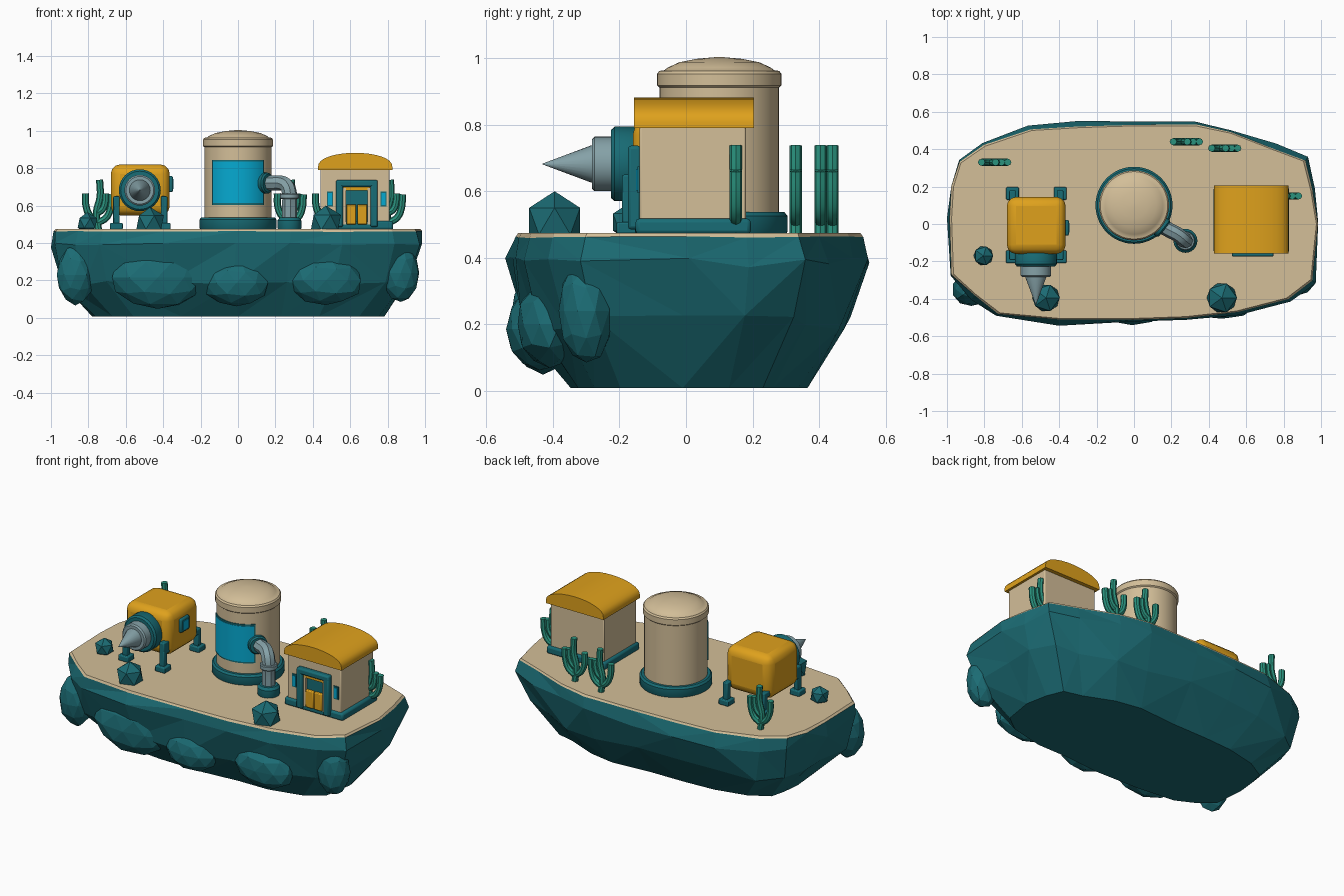
import bpy, bmesh, math, random
from mathutils import Vector, Matrix

if "Cube" in bpy.data.objects:
    bpy.data.objects.remove(bpy.data.objects["Cube"])

random.seed(4)


def material(name, r, g, b):
    m = bpy.data.materials.new(name)
    m.diffuse_color = tuple((c / 255) ** 2.2 for c in (r, g, b)) + (1,)
    m.use_nodes = True
    m.node_tree.nodes["Principled BSDF"].inputs["Base Color"].default_value = m.diffuse_color
    return m


TEAL = material("teal rock", 33, 107, 115)
TRIM = material("teal trim", 30, 108, 117)
SAND = material("sand", 210, 189, 151)
ORANGE = material("orange", 222, 160, 34)
BLUE = material("window blue", 14, 168, 208)
GREY = material("blue grey metal", 132, 160, 166)
GREEN = material("coral green", 46, 145, 125)


def finish(name, bm, mats, smooth=False, bevel=0, segments=3):
    """Turn a bmesh into an object with optional bevel and smoothing."""
    me = bpy.data.meshes.new(name)
    bmesh.ops.recalc_face_normals(bm, faces=bm.faces)
    bm.to_mesh(me)
    bm.free()
    ob = bpy.data.objects.new(name, me)
    bpy.context.collection.objects.link(ob)
    for m in mats:
        me.materials.append(m)
    if bevel:
        mod = ob.modifiers.new("bevel", 'BEVEL')
        mod.width, mod.segments = bevel, segments
    if smooth:
        bpy.ops.object.select_all(action='DESELECT')
        ob.select_set(True)
        bpy.context.view_layer.objects.active = ob
        bpy.ops.object.shade_smooth_by_angle(angle=math.radians(35))
    return ob


def box(name, lo, hi, mat, bevel=0, segments=2):
    bm = bmesh.new()
    lo, hi = Vector(lo), Vector(hi)
    bmesh.ops.create_cube(bm, size=1, matrix=Matrix.Translation((lo + hi) / 2) @ Matrix.Diagonal((*(hi - lo), 1)))
    return finish(name, bm, [mat], bevel > 0, bevel, segments)


def lathe(name, origin, axis, profile, mat, n=40):
    """Closed solid of revolution; profile is (radius, distance along axis)."""
    bm = bmesh.new()
    M = Matrix.Translation(origin) @ Vector(axis).to_track_quat('Z', 'Y').to_matrix().to_4x4()
    rings = [[bm.verts.new(M @ Vector((r * math.cos(i * math.tau / n), r * math.sin(i * math.tau / n), h)))
              for i in range(n)] for r, h in profile]
    for a, b in zip(rings, rings[1:]):
        for i in range(n):
            bm.faces.new((a[i], a[(i + 1) % n], b[(i + 1) % n], b[i]))
    bm.faces.new(rings[0])
    bm.faces.new(rings[-1])
    return finish(name, bm, [mat], True)


def tubes(name, paths, radius, mat, cyclic=False):
    """Round tubes along smooth paths, converted to a mesh."""
    cu = bpy.data.curves.new(name, 'CURVE')
    cu.dimensions, cu.bevel_depth, cu.bevel_resolution = '3D', radius, 2
    cu.use_fill_caps = True
    cu.resolution_u = 5
    for path in paths:
        sp = cu.splines.new('BEZIER')
        sp.bezier_points.add(len(path) - 1)
        for p, co in zip(sp.bezier_points, path):
            p.co = co
            p.handle_left_type = p.handle_right_type = 'AUTO'
    ob = bpy.data.objects.new(name, cu)
    bpy.context.collection.objects.link(ob)
    cu.materials.append(mat)
    bpy.ops.object.select_all(action='DESELECT')
    ob.select_set(True)
    bpy.context.view_layer.objects.active = ob
    bpy.ops.object.convert(target='MESH')
    bpy.ops.object.shade_smooth_by_angle(angle=math.radians(40))
    return ob


# Floating island: stacked jittered outlines with a sand cap
outline = [(-.98, .03), (-.97, .2), (-.93, .33), (-.8, .42), (-.55, .505), (-.3, .52), (0, .53), (.33, .53),
           (.52, .49), (.75, .4), (.91, .34), (.95, .18), (.98, 0), (.95, -.3), (.82, -.4), (.55, -.47), (.28, -.5),
           (0, -.51), (-.4, -.51), (-.72, -.48), (-.85, -.38), (-.97, -.27)]
layers = [(.008, .79, .67, .012), (.2, .955, .93, .02), (.385, 1.012, 1.045, .012), (.462, 1.005, 1.003, .002), (.474, .995, .99, 0)]
bm = bmesh.new()
rings = []
for z, sx, sy, j in layers:
    rings.append([bm.verts.new((max(-1, min(1, x * sx + random.uniform(-j, j))), y * sy + random.uniform(-j, j),
                                z + (random.uniform(-1.4, 1.4) * j if 0 < j and z > .1 else 0))) for x, y in outline])
n = len(outline)
for k, (a, b) in enumerate(zip(rings, rings[1:])):
    for i in range(n):
        q = (a[i], a[(i + 1) % n], b[(i + 1) % n], b[i])
        tris = ((0, 1, 2), (0, 2, 3)) if random.random() < .5 else ((0, 1, 3), (1, 2, 3))
        for t in tris:
            bm.faces.new([q[v] for v in t]).material_index = int(k == 3)
bm.faces.new(rings[0])
bm.faces.new(rings[-1]).material_index = 1
finish("island", bm, [TEAL, SAND])


def rock(name, centre, size, sub, jitter=0):
    bm = bmesh.new()
    bmesh.ops.create_icosphere(bm, subdivisions=sub, radius=1)
    for v in bm.verts:
        v.co *= 1 + random.uniform(-jitter, jitter)
        v.co = Vector(centre) + Vector(c * s for c, s in zip(v.co, size))
    finish(name, bm, [TEAL])


# Boulders bulging from the front cliff, and loose rocks on top
for i, (x, y, z, sx, sy, sz) in enumerate([(-.87, -.35, .23, .1, .09, .16), (-.43, -.43, .215, .25, .1, .165),
                                           (-.01, -.44, .185, .175, .1, .125), (.47, -.41, .2, .2, .1, .13),
                                           (.87, -.3, .24, .1, .085, .16)]):
    rock(f"cliff_boulder_{i}", (x, y, z), (sx, sy, sz), 2, .04)
for i, (x, y, z, r) in enumerate([(-.805, -.17, .507, .058), (-.47, -.395, .51, .082), (.47, -.395, .51, .09)]):
    rock(f"loose_rock_{i}", (x, y, z), (r, r, r), 1)

# Storage tank
T = Vector((0, .1, 0))
lathe("tank_base", T, (0, 0, 1), [(.2, .47), (.206, .48), (.206, .525), (.196, .537), (.18, .537)], TRIM, 48)
lathe("tank_body", T, (0, 0, 1), [(.18, .5), (.18, .912), (.187, .918), (.187, .953), (.18, .962), (.165, .964),
                                  (.155, .972), (.12, .988), (.07, .998), (.015, 1.003)], SAND, 48)


def curved_panel(name, r, half, z0, z1, mat):
    bm = bmesh.new()
    cols = []
    for i in range(17):
        a = -math.pi / 2 + half * (i / 8 - 1)
        cols.append([bm.verts.new(T + Vector((q * math.cos(a), q * math.sin(a), z)))
                     for q, z in ((.175, z0), (r, z0), (r, z1), (.175, z1))])
    for a, b in zip(cols, cols[1:]):
        for k in range(4):
            bm.faces.new((a[k], a[(k + 1) % 4], b[(k + 1) % 4], b[k]))
    bm.faces.new(cols[0])
    bm.faces.new(cols[-1])
    finish(name, bm, [mat], True)


curved_panel("tank_window_frame", .185, .84, .603, .845, TRIM)
curved_panel("tank_window", .188, .79, .613, .835, BLUE)

# Outlet pipe with elbow and flanges
d = Vector((.78, -.62, 0)).normalized()
start = T + d * .16 + Vector((0, 0, .69))
end = Vector((.275, -.09, 0))
bend = [end + Vector((0, 0, .69)) + d * (.055 * math.sin(t) - .055) + Vector((0, 0, .055 * math.cos(t) - .025))
        for t in (0, math.pi / 4, math.pi / 2)]
start.z = bend[0].z
tubes("outlet_pipe", [[start, start.lerp(bend[0], .6)] + bend + [end + Vector((0, 0, .6)), end + Vector((0, 0, .5))]], .04, GREY)
lathe("pipe_tank_flange", start, d, [(.052, 0), (.056, .01), (.056, .04), (.048, .048)], TRIM, 24)
lathe("pipe_joint", end + Vector((0, 0, .635)), (0, 0, 1), [(.046, 0), (.05, .005), (.05, .025), (.046, .03)], GREY, 24)
lathe("pipe_foot", end, (0, 0, 1), [(.06, .47), (.064, .48), (.064, .52), (.052, .535)], TRIM, 24)

# Hut with arched roof
box("hut_base", (.425, -.152, .47), (.83, .195, .518), TRIM, .012)
box("hut_walls", (.44, -.14, .5), (.81, .18, .8), SAND, .006)
bm = bmesh.new()
arc = [(.428, .79)] + [(.6265 + .1985 * -math.cos(t), .808 + .074 * math.sin(t) ** .9)
                       for t in [math.pi * (i + .0) / 16 for i in range(17)]] + [(.825, .79)]
ends = [[bm.verts.new((x, y, z)) for x, z in arc] for y in (-.157, .205)]
for i in range(len(arc)):
    j = (i + 1) % len(arc)
    bm.faces.new((ends[0][i], ends[0][j], ends[1][j], ends[1][i]))
for e in ends:
    bm.faces.new(e)
finish("hut_roof", bm, [ORANGE], True)

# Doorway, double door and side windows
for side in (-1, 1):
    c = .635
    xs = sorted((c + side * .073, c + side * .112))
    box("door_post", (xs[0], -.175, .485), (xs[1], -.135, .735), TRIM, .01)
    xs = sorted((c + side * .003, c + side * .056))
    box("door_leaf", (xs[0], -.163, .5), (xs[1], -.135, .607), ORANGE, .005)
    xs = sorted((c + side * .058, c + side * .074))
    box("door_inner_jamb", (xs[0], -.158, .5), (xs[1], -.135, .695), SAND)
    xw = c + side * .143
    box("hut_window_frame", (xw - .017, -.146, .595), (xw + .017, -.135, .675), TRIM)
    box("hut_window", (xw - .011, -.15, .603), (xw + .011, -.141, .667), BLUE)
box("door_lintel", (.523, -.175, .7), (.747, -.135, .737), TRIM, .01)
box("door_inner_lintel", (.565, -.158, .68), (.705, -.135, .702), ORANGE)
box("door_recess", (.57, -.145, .5), (.7, -.137, .69), TRIM)

# Drilling machine
box("drill_housing", (-.68, -.16, .548), (-.365, .145, .82), ORANGE, .05, 3)
D = Vector((-.525, 0, .682))
lathe("drill_collar", D, (0, -1, 0), [(.1, .13), (.112, .155), (.112, .215), (.102, .226), (.08, .226)], TRIM, 32)
lathe("drill_chuck", D, (0, -1, 0), [(.082, .2), (.082, .275), (.074, .283), (.05, .283)], GREY, 32)
lathe("drill_bit", D, (0, -1, 0), [(.056, .27), (.056, .285), (.001, .432)], GREY, 24)
box("machine_window_frame", (-.37, -.062, .672), (-.348, .022, .758), TRIM, .008)
box("machine_window", (-.352, -.045, .688), (-.344, .005, .742), BLUE)
for x in (-.65, -.395):
    for y, s in ((-.175, -1), (.163, 1)):
        box("machine_foot", (x - .034, y - .034, .472), (x + .034, y + .034, .507), TRIM, .006)
        face = -.155 if s < 0 else .135
        box("machine_leg", (x - .017, y - .017, .5), (x + .017, y + .017, .6), TRIM, .005)
        ys = sorted((face - s * .04, y + s * .017))
        box("machine_bracket", (x - .017, ys[0], .575), (x + .017, ys[1], .65 if s < 0 else .61), TRIM, .006)

# Branching corals: central stem with upswept arms
for i, (x, y) in enumerate([(-.745, .33), (.28, .44), (.485, .405), (.81, .15)]):
    def arm(*pts):
        return [(x + px, y, pz) for px, pz in pts]
    tubes(f"coral_{i}", [arm((0, .465), (-.012, .56), (.008, .65), (.005, .738)),
                         arm((0, .51), (-.042, .54), (-.066, .59), (-.07, .665)),
                         arm((0, .51), (.04, .535), (.062, .58), (.07, .66)),
                         arm((-.008, .56), (.02, .58), (.035, .62), (.036, .665))], .019, GREEN)
